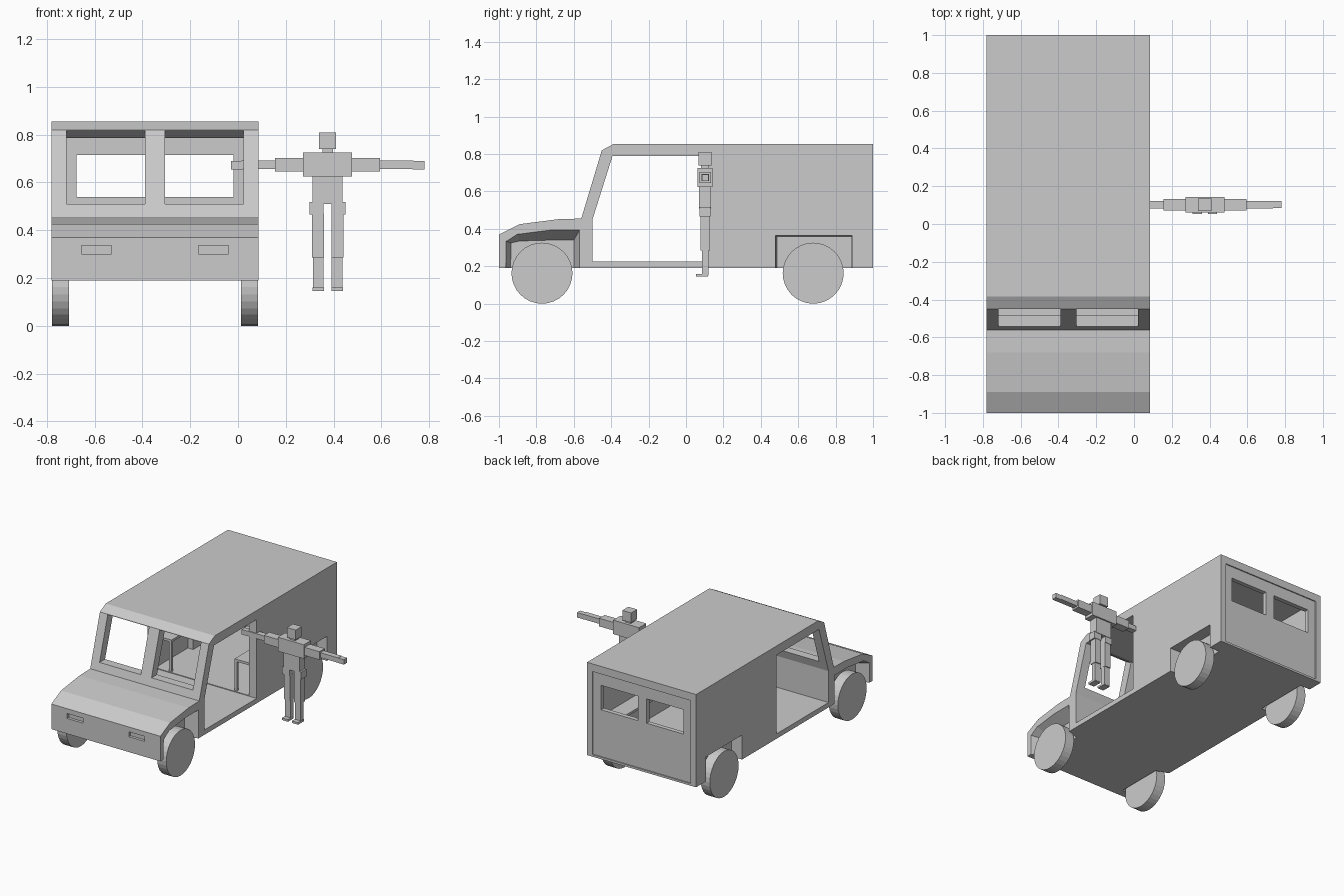
import bpy, bmesh, math
from mathutils import Matrix

if "Cube" in bpy.data.objects:
    bpy.data.objects.remove(bpy.data.objects["Cube"])

grey = bpy.data.materials.new("plain grey")
grey.diffuse_color = (0.6, 0.6, 0.6, 1)
grey.use_nodes = True
grey.node_tree.nodes["Principled BSDF"].inputs["Base Color"].default_value = grey.diffuse_color

CX = -0.3475          # van centre line
HW = 0.4325           # van half width


def make(name, bm):
    bmesh.ops.recalc_face_normals(bm, faces=bm.faces)
    me = bpy.data.meshes.new(name)
    bm.to_mesh(me)
    bm.free()
    me.materials.append(grey)
    ob = bpy.data.objects.new(name, me)
    bpy.context.collection.objects.link(ob)
    return ob


def prism(name, x0, x1, pts, pts2=None):
    """Side profile (y, z) lofted from x0 to x1."""
    bm = bmesh.new()
    a = [bm.verts.new((x0, y, z)) for y, z in pts]
    b = [bm.verts.new((x1, y, z)) for y, z in (pts2 or pts)]
    n = len(pts)
    bm.faces.new(a)
    bm.faces.new(b[::-1])
    for i in range(n):
        bm.faces.new((a[i], a[(i + 1) % n], b[(i + 1) % n], b[i]))
    return make(name, bm)


def box(name, x0, x1, y0, y1, z0, z1):
    x0, x1 = min(x0, x1), max(x0, x1)
    return prism(name, x0, x1, [(y0, z0), (y1, z0), (y1, z1), (y0, z1)])


def boolean(target, tool, op='DIFFERENCE'):
    m = target.modifiers.new("bool", 'BOOLEAN')
    m.operation, m.solver, m.object = op, 'EXACT', tool
    bpy.context.view_layer.objects.active = target
    bpy.ops.object.modifier_apply(modifier=m.name)
    bpy.data.objects.remove(tool)


# Van body from its side profile
body = prism("van_body", CX - HW, CX + HW, [
    (-1, .19), (-1, .37), (-.89, .425), (-.68, .452), (-.56, .455),
    (-.45, .82), (-.385, .855), (1, .855), (1, .19)])

# Open doorways through both sides, then the cargo room
boolean(body, prism("door_cutter", -1, 1, [
    (-.5, .225), (-.5, .45), (-.393, .79), (.09, .79), (.09, .225)]))
boolean(body, box("room_cutter", CX - .372, CX + .372, 0, .96, .23, .785))

for s in (-1, 1):
    # Windscreen pane and rear window
    boolean(body, prism("windscreen_cutter", CX + s * .042, CX + s * .37, [
        (-.7, .51), (-.3, .51), (-.3, .75), (-.385, .78), (-.45, .817), (-.7, .817)]))
    boolean(body, box("rear_window_cutter", CX + s * .035, CX + s * .328, .8, 1.2, .54, .715))
    # Headlight recess
    boolean(body, box("headlight_cutter", CX + s * .182, CX + s * .308, -1.1, -.98, .3, .335))
    # Inner wheel housing and wheel arches
    boolean(body, box("housing", CX + s * .33, CX + s * .4, .46, .905, .21, .385), 'UNION')
    boolean(body, prism("rear_arch_cutter", CX + s * (HW + .02), CX + s * (HW - .08),
                        [(.475, .1), (.475, .367), (.887, .367), (.887, .1)],
                        [(.487, .1), (.487, .36), (.885, .36), (.885, .1)]))
    boolean(body, prism("front_arch_cutter", CX + s * (HW + .01), CX + s * (HW - .09),
                        [(-.968, .1), (-.965, .335), (-.9, .377), (-.72, .4), (-.565, .4), (-.565, .1)],
                        [(-.94, .1), (-.935, .325), (-.89, .335), (-.72, .34), (-.6, .34), (-.6, .1)]))
    # Benches along the cargo room
    bx = sorted((CX + s * .25, CX + s * .38))
    box("bench_seat", *bx, .1, .955, .44, .457)
    for y in (.1, .93):
        box("bench_leg", CX + s * .25, CX + s * .268, y, y + .018, .225, .44)
    # Wheels
    for y in (-.77, .68):
        bm = bmesh.new()
        bmesh.ops.create_cone(bm, cap_ends=True, segments=32, radius1=.163, radius2=.163, depth=.072,
                              matrix=Matrix.Translation((CX + s * (HW - .037), y, .163))
                              @ Matrix.Rotation(math.pi / 2, 4, 'Y'))
        make("wheel", bm)

# Shallow recessed tailgate
boolean(body, box("tailgate_cutter", CX - .39, CX + .39, .992, 1.1, .205, .8))

# Blocky figure with arms spread, beside the van
PX = .375
box("head", PX - .035, PX + .035, .068, .136, .74, .81)
box("neck", PX - .022, PX + .022, .08, .122, .72, .745)
box("chest", PX - .103, PX + .103, .062, .143, .625, .725)
box("waist", PX - .063, PX + .063, .07, .133, .51, .63)
for s in (-1, 1):
    def limb(name, a, b, y0, y1, z0, z1):
        box(name, PX + s * a, PX + s * b, y0, y1, z0, z1)
    limb("upper_arm", .1, .22, .072, .133, .645, .703)
    limb("forearm", .215, .36, .083, .123, .657, .692)
    limb("hand", .355, .405, .085, .121, .655, .69)
    limb("hip", .017, .076, .072, .13, .465, .518)
    limb("thigh", .016, .066, .078, .127, .285, .47)
    limb("shin", .017, .062, .085, .12, .15, .29)
    limb("foot", .016, .064, .053, .118, .145, .16)
